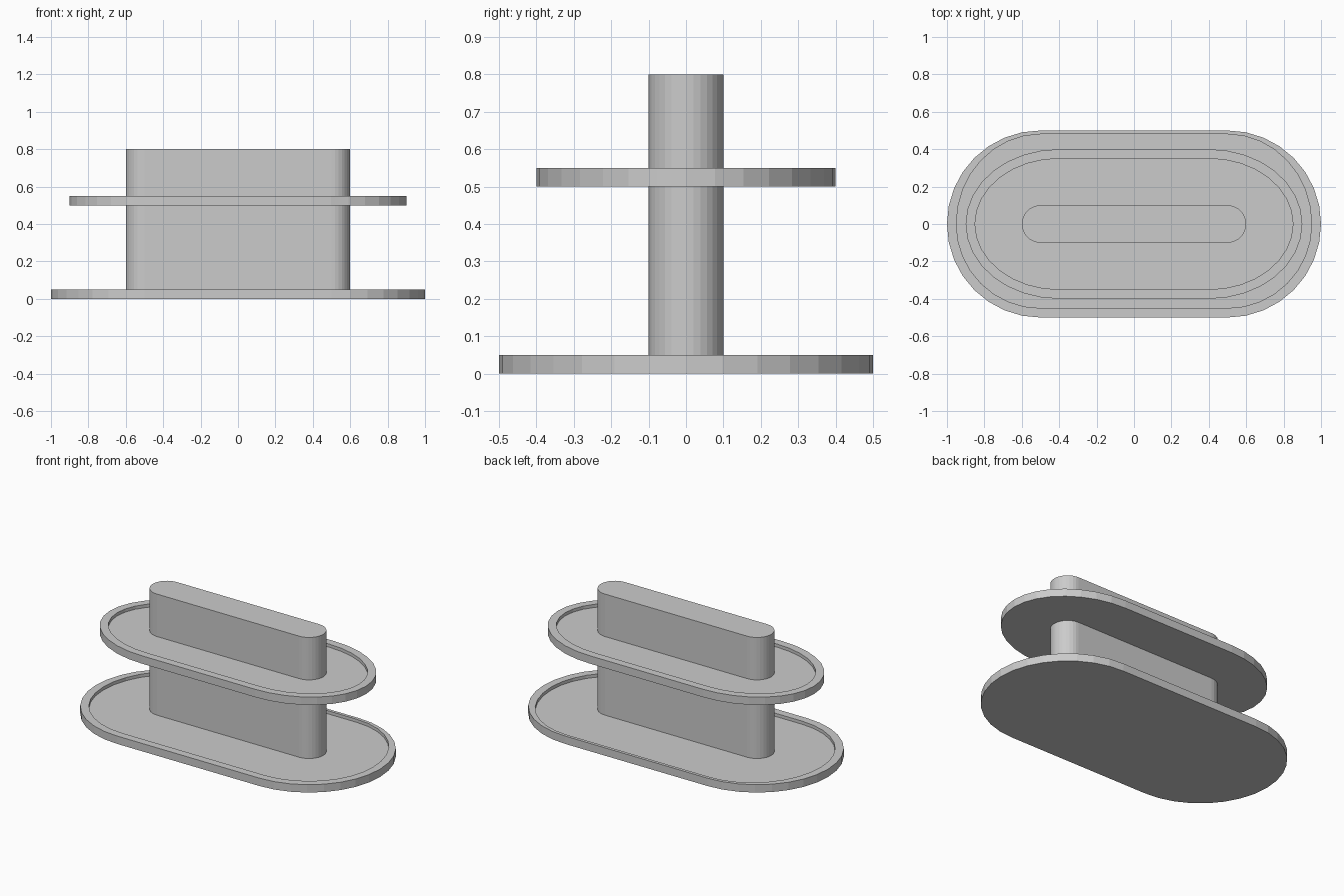
import bpy, bmesh
from math import sin, cos, pi

if "Cube" in bpy.data.objects:
    bpy.data.objects.remove(bpy.data.objects["Cube"])

SEGS = 16  # facets on each rounded end


def outline(cx, rx, y_front, y_back):
    """Stadium outline: straight sides to +-cx, elliptical ends."""
    pts = []
    for side in (1, -1):
        for i in range(SEGS + 1):
            a = -pi / 2 + pi * i / SEGS
            x, y = side * (cx + rx * cos(a)), side * sin(a)
            pts.append((x, y * (y_back if y > 0 else y_front)))
    return pts


def loft(name, rings):
    """Skin a stack of (outline, z) rings and cap both ends."""
    bm = bmesh.new()
    loops = [[bm.verts.new((x, y, z)) for x, y in pts] for pts, z in rings]
    n = len(loops[0])
    for a, b in zip(loops, loops[1:]):
        for i in range(n):
            j = (i + 1) % n
            bm.faces.new((a[i], a[j], b[j], b[i]))
    bm.faces.new(loops[0][::-1])
    bm.faces.new(loops[-1])
    bmesh.ops.recalc_face_normals(bm, faces=bm.faces[:])
    me = bpy.data.meshes.new(name)
    bm.to_mesh(me)
    bm.free()
    ob = bpy.data.objects.new(name, me)
    bpy.context.collection.objects.link(ob)
    return ob


def tray(name, outer, inner, z, height=0.05, floor=0.03):
    loft(name, [(outer, z), (outer, z + height),
                (inner, z + height), (inner, z + floor)])


# Lower tray, with a thinner rim along the back
tray("base_tray", outline(0.5, 0.5, 0.5, 0.5), outline(0.5, 0.45, 0.45, 0.48), 0.0)
# Upper tray
tray("upper_tray", outline(0.4, 0.5, 0.4, 0.4), outline(0.4, 0.45, 0.35, 0.35), 0.5)
# Central pillar through both trays
pillar = outline(0.5, 0.1, 0.1, 0.1)
loft("pillar", [(pillar, 0.02), (pillar, 0.8)])
